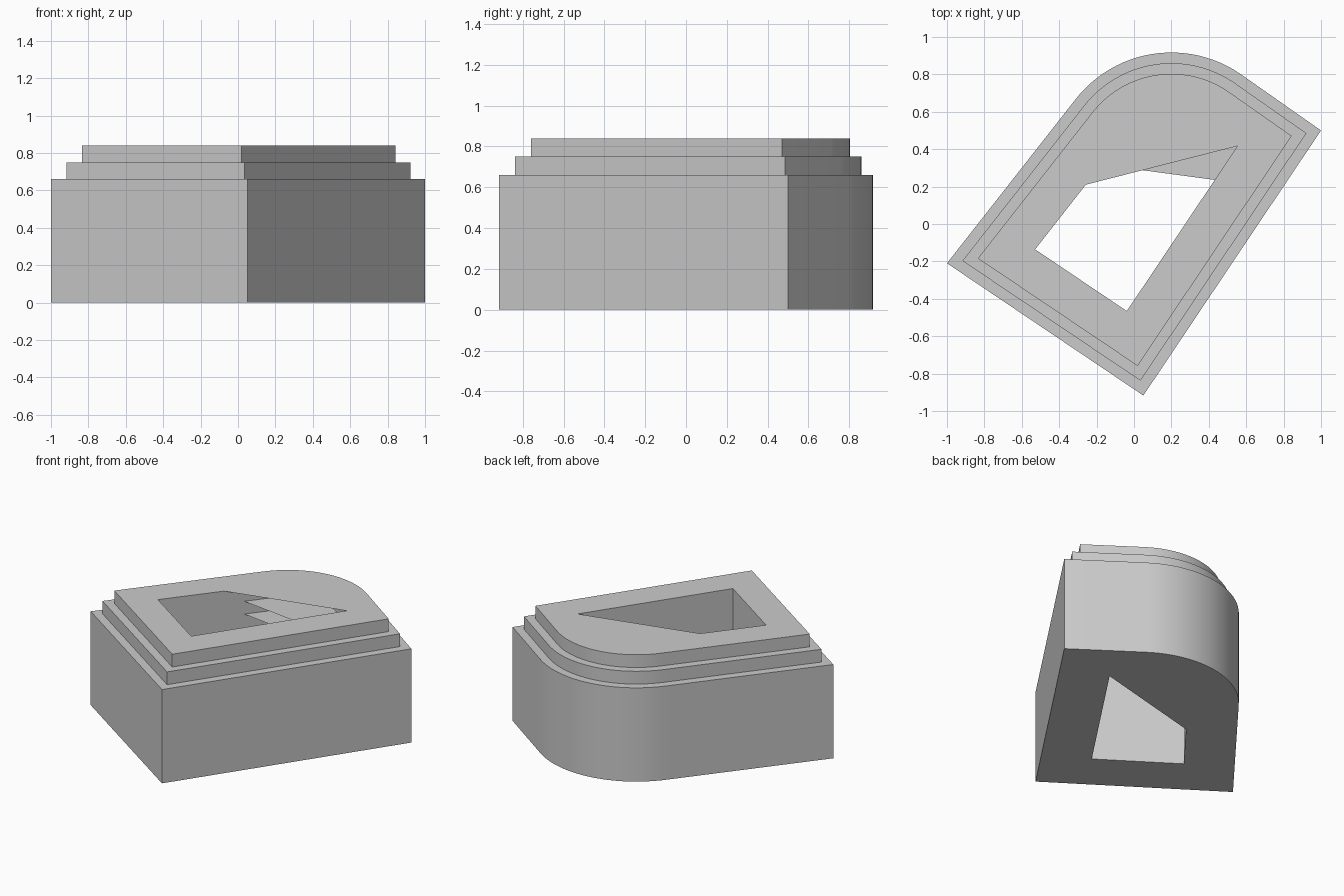
import bpy, bmesh, math
from mathutils import Vector

if "Cube" in bpy.data.objects:
    bpy.data.objects.remove(bpy.data.objects["Cube"])

# Footprint: three sharp corners and one large rounded corner
LEFT, FRONT, RIGHT = Vector((-1, -.21)), Vector((.05, -.917)), Vector((1, .5))
CENTRE, RADIUS = Vector((.2, .267)), .65
ARC = [math.radians(55.4 + 87.3 * i / 24) for i in range(25)]


def arc_point(angle, r):
    return CENTRE + r * Vector((math.cos(angle), math.sin(angle)))


def moved_corner(prev, p, nxt, d):
    a, b = (prev - p).normalized(), (nxt - p).normalized()
    return p + (a + b) * d / abs(a.x * b.y - a.y * b.x)


def outline(d):
    """Footprint moved inward by d, counter-clockwise."""
    first, last = arc_point(ARC[0], RADIUS), arc_point(ARC[-1], RADIUS)
    return [moved_corner(last, LEFT, FRONT, d),
            moved_corner(LEFT, FRONT, RIGHT, d),
            moved_corner(FRONT, RIGHT, first, d)] + [arc_point(t, RADIUS - d) for t in ARC]


def wall(bm, pts, z0, z1):
    low = [bm.verts.new((p.x, p.y, z0)) for p in pts]
    high = [bm.verts.new((p.x, p.y, z1)) for p in pts]
    for i in range(len(pts)):
        j = (i + 1) % len(pts)
        bm.faces.new((low[i], low[j], high[j], high[i]))


def slab(bm, outer, opening, z, up):
    """Flat sheet with an opening."""
    edges = []
    for pts in (outer, opening):
        vs = [bm.verts.new((p.x, p.y, z)) for p in pts]
        edges += [bm.edges.new((vs[i - 1], vs[i])) for i in range(len(vs))]
    made = bmesh.ops.triangle_fill(bm, edges=edges, use_beauty=True, normal=(0, 0, up))
    for f in made["geom"]:
        if isinstance(f, bmesh.types.BMFace):
            f.normal_update()
            if f.normal.z * up < 0:
                f.normal_flip()


# Courtyard walls follow the footprint; the slabs overhang its rounded end
court = outline(.325)
a, b, c = court[:3]
side = (court[-1] - a)
wide_opening = [a, b, c, a + side * .577]
small_opening = [a, b, b.lerp(c, .795), a + side * .755]


def tier(name, inset, z0, z1, opening, floor=None):
    bm = bmesh.new()
    outer = outline(inset)
    wall(bm, outer, z0, z1)
    wall(bm, court[::-1], z0, z1)
    slab(bm, outer, opening, z1, 1)
    if floor:
        slab(bm, outer, floor, z0, -1)
    bmesh.ops.remove_doubles(bm, verts=bm.verts, dist=1e-5)
    mesh = bpy.data.meshes.new(name)
    bm.to_mesh(mesh)
    bm.free()
    ob = bpy.data.objects.new(name, mesh)
    bpy.context.collection.objects.link(ob)
    bpy.context.view_layer.objects.active = ob
    ob.select_set(True)
    bpy.ops.object.shade_smooth_by_angle(angle=math.radians(30))
    ob.select_set(False)


# Main block and two stepped roof tiers
tier("main_block", 0, 0, .66, small_opening, wide_opening)
tier("middle_step", .057, .66, .75, small_opening)
tier("top_step", .114, .75, .84, wide_opening)
